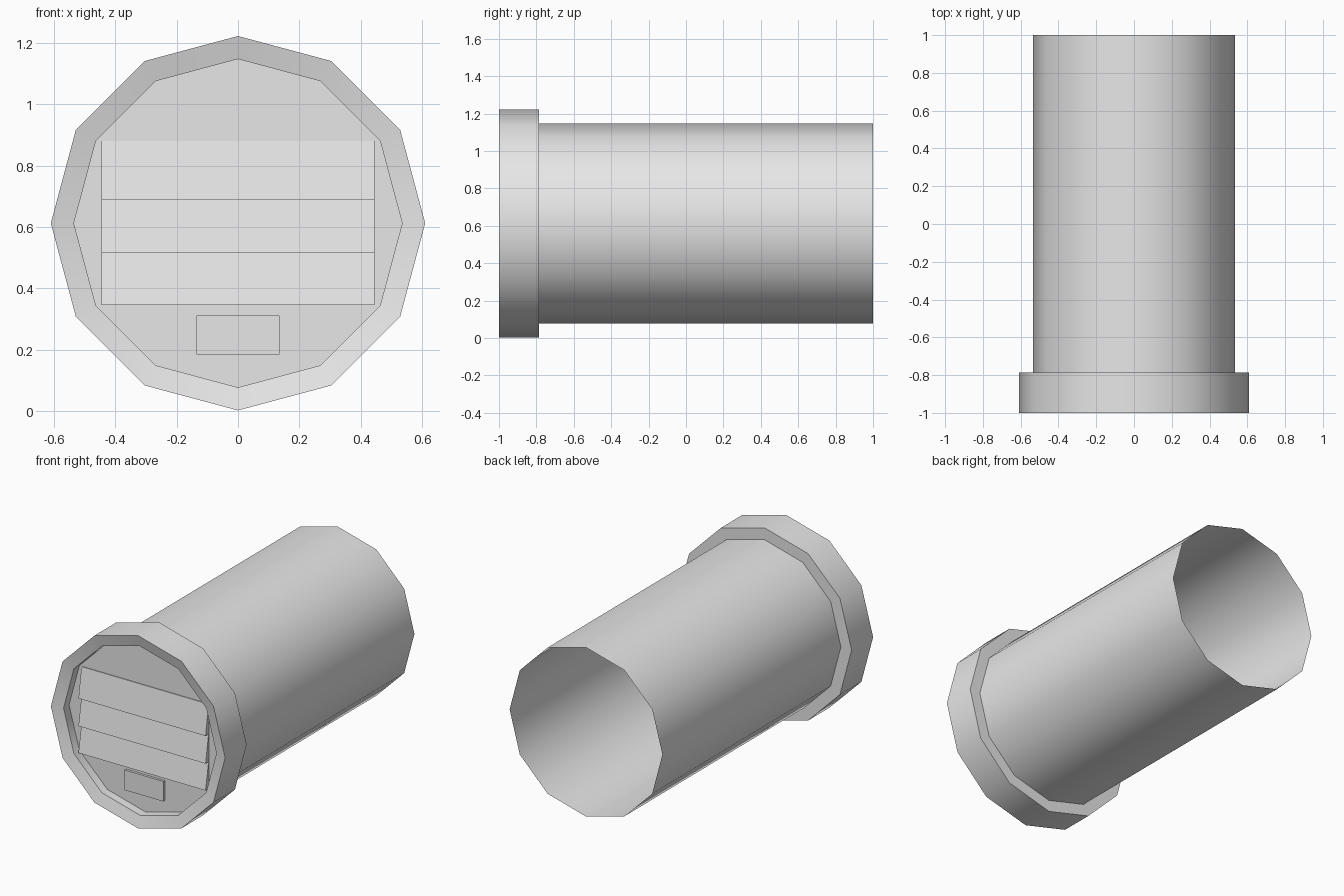
import bpy, bmesh, math

SIDES = 12
CENTRE_Z = 0.612
TUBE_R = 0.535
COLLAR_R = 0.61
PANEL_Y = -0.925

if "Cube" in bpy.data.objects:
    bpy.data.objects.remove(bpy.data.objects["Cube"], do_unlink=True)

grey = bpy.data.materials.new("light_grey")
grey.use_nodes = True
grey.diffuse_color = (0.8, 0.8, 0.8, 1)
grey.node_tree.nodes["Principled BSDF"].inputs["Base Color"].default_value = (0.8, 0.8, 0.8, 1)


def finish(name, bm, smooth=False):
    mesh = bpy.data.meshes.new(name)
    bm.to_mesh(mesh)
    bm.free()
    mesh.materials.append(grey)
    obj = bpy.data.objects.new(name, mesh)
    bpy.context.collection.objects.link(obj)
    if smooth:
        bpy.ops.object.select_all(action="DESELECT")
        obj.select_set(True)
        bpy.context.view_layer.objects.active = obj
        bpy.ops.object.shade_smooth_by_angle(angle=math.radians(40))
    return obj


def lathe(name, profile, cap_end=False):
    """Sweep (radius, y) points round the long axis; points run back to front outside."""
    bm = bmesh.new()
    rings = []
    for r, y in profile:
        angles = [math.tau * i / SIDES for i in range(SIDES)]
        rings.append([bm.verts.new((r * math.cos(a), y, CENTRE_Z + r * math.sin(a))) for a in angles])
    for back, front in zip(rings, rings[1:]):
        for i in range(SIDES):
            j = (i + 1) % SIDES
            bm.faces.new((back[i], back[j], front[j], front[i]))
    if cap_end:
        bm.faces.new(rings[-1])
    return finish(name, bm, smooth=True)


def extrude_x(name, outline, half_width):
    """Solid with a (y, z) outline, spanning both sides of the centre line."""
    bm = bmesh.new()
    left = [bm.verts.new((half_width, y, z)) for y, z in outline]
    right = [bm.verts.new((-half_width, y, z)) for y, z in outline]
    bm.faces.new(left)
    bm.faces.new(right[::-1])
    for i in range(len(outline)):
        j = (i + 1) % len(outline)
        bm.faces.new((left[i], right[i], right[j], left[j]))
    bmesh.ops.recalc_face_normals(bm, faces=bm.faces)
    return finish(name, bm)


# Pipe, open at the back and closed by the recessed front panel
lathe("pipe_and_panel", [(TUBE_R, 1), (TUBE_R, PANEL_Y)], cap_end=True)

# Collar with a gently sloping rim and the recess wall
lathe("collar", [(TUBE_R, -0.785), (COLLAR_R, -0.785), (COLLAR_R, -1),
                 (TUBE_R, -0.98), (TUBE_R, PANEL_Y)])

# Overlapping louvre slats, each leaning out at its lower edge
levels = [0.345, 0.515, 0.69, 0.88]
for n, (low, high) in enumerate(zip(levels, levels[1:]), 1):
    extrude_x(f"louvre_slat_{n}", [(PANEL_Y + 0.005, low), (PANEL_Y - 0.035, low),
                                   (PANEL_Y - 0.005, high), (PANEL_Y + 0.005, high)], 0.445)

# Small plate under the slats
extrude_x("label_plate", [(PANEL_Y + 0.005, 0.185), (PANEL_Y - 0.015, 0.185),
                          (PANEL_Y - 0.015, 0.312), (PANEL_Y + 0.005, 0.312)], 0.135)
